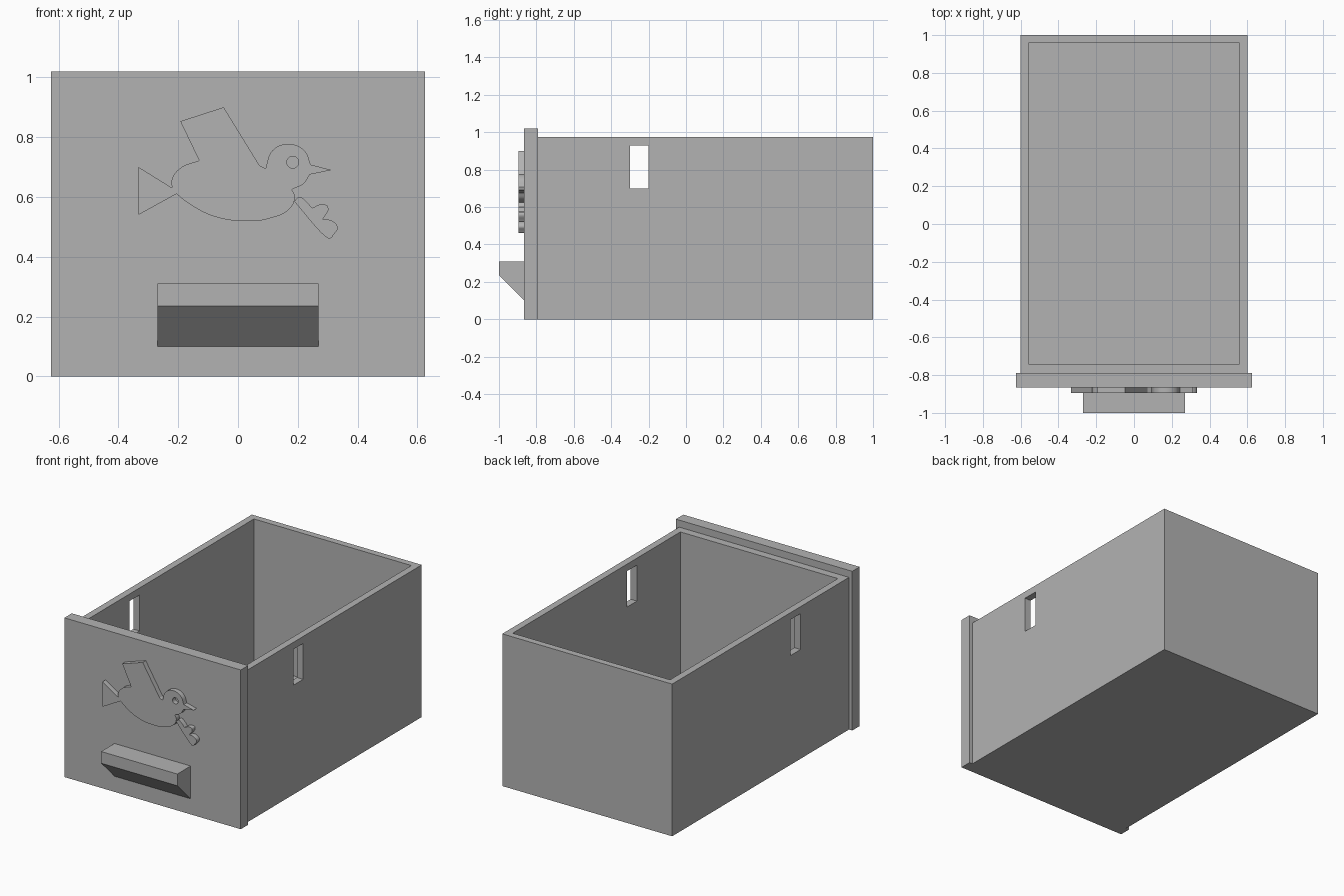
import bpy

cube = bpy.data.objects.get("Cube")
if cube:
    bpy.data.objects.remove(cube, do_unlink=True)

GREY = (0.45, 0.45, 0.45, 1)
grey = bpy.data.materials.new("plain grey")
grey.use_nodes = True
grey.diffuse_color = GREY
grey.node_tree.nodes["Principled BSDF"].inputs["Base Color"].default_value = GREY


def prism(name, profile, half_width):
    """Extrude a y-z profile along x, centred on x = 0."""
    n = len(profile)
    verts = [(x, y, z) for x in (-half_width, half_width) for y, z in profile]
    faces = [tuple(reversed(range(n))), tuple(range(n, 2 * n))]
    faces += [(i, (i + 1) % n, (i + 1) % n + n, i + n) for i in range(n)]
    mesh = bpy.data.meshes.new(name)
    mesh.from_pydata(verts, [], faces)
    mesh.materials.append(grey)
    obj = bpy.data.objects.new(name, mesh)
    bpy.context.collection.objects.link(obj)
    return obj


def block(name, half_width, y0, y1, z0, z1):
    return prism(name, [(y0, z0), (y1, z0), (y1, z1), (y0, z1)], half_width)


def activate(obj):
    bpy.ops.object.select_all(action="DESELECT")
    obj.select_set(True)
    bpy.context.view_layer.objects.active = obj


def relief(name, outlines):
    """Raised plate on the front panel; 'c' marks a sharp corner, 's' a smooth point."""
    curve = bpy.data.curves.new(name, "CURVE")
    curve.dimensions = "2D"
    curve.fill_mode = "BOTH"
    curve.extrude = 0.016
    curve.resolution_u = 8
    for outline in outlines:
        spline = curve.splines.new("BEZIER")
        spline.bezier_points.add(len(outline) - 1)
        spline.use_cyclic_u = True
        for point, (x, z, kind) in zip(spline.bezier_points, outline):
            point.co = (x, z, 0)
            handle = "VECTOR" if kind == "c" else "AUTO"
            point.handle_left_type = point.handle_right_type = handle
    curve.materials.append(grey)
    obj = bpy.data.objects.new(name, curve)
    bpy.context.collection.objects.link(obj)
    obj.rotation_euler.x = 1.5707963
    obj.location.y = -0.88
    activate(obj)
    bpy.ops.object.convert(target="MESH")
    bpy.ops.object.shade_smooth_by_angle(angle=0.5)


# Open drawer box with a slot through both side walls
box = block("drawer_box", 0.602, -0.79, 1, 0, 0.975)
cavity = block("cavity_cutter", 0.558, -0.74, 0.958, 0.045, 1.2)
slots = block("slot_cutter", 0.8, -0.3, -0.2, 0.70, 0.93)
for cutter in (cavity, slots):
    cutter.hide_render = True
    mod = box.modifiers.new(cutter.name, "BOOLEAN")
    mod.object = cutter
    mod.operation = "DIFFERENCE"
    mod.solver = "EXACT"
    activate(box)
    bpy.ops.object.modifier_apply(modifier=mod.name)
    bpy.data.objects.remove(cutter, do_unlink=True)

# Front panel and wedge pull
block("front_panel", 0.625, -0.865, -0.79, 0, 1.02)
prism("pull_handle", [(-0.865, 0.10), (-0.865, 0.31), (-1, 0.31), (-1, 0.235)][::-1], 0.27)

# Bird relief with a hole for the eye
bird = [
    (-0.333, 0.70, "c"), (-0.22, 0.63, "c"), (-0.222, 0.655, "s"), (-0.195, 0.695, "s"),
    (-0.13, 0.722, "c"), (-0.193, 0.853, "c"), (-0.048, 0.90, "c"), (0.072, 0.705, "c"),
    (0.092, 0.695, "c"), (0.115, 0.755, "s"), (0.168, 0.777, "s"), (0.222, 0.755, "s"),
    (0.243, 0.708, "c"), (0.313, 0.69, "c"), (0.24, 0.675, "c"), (0.22, 0.645, "s"),
    (0.18, 0.625, "c"), (0.19, 0.60, "s"), (0.172, 0.56, "s"), (0.105, 0.528, "s"),
    (0.03, 0.519, "s"), (-0.08, 0.535, "s"), (-0.16, 0.575, "s"), (-0.206, 0.61, "c"),
    (-0.333, 0.54, "c"),
]
ex, ez, r = 0.183, 0.716, 0.02
eye = [(ex + r, ez, "s"), (ex, ez + r, "s"), (ex - r, ez, "s"), (ex, ez - r, "s")]
relief("bird", [bird, eye])

# Leafy sprig below the beak
sprig = [
    (0.188, 0.585, "c"), (0.206, 0.60, "s"), (0.223, 0.59, "s"), (0.248, 0.563, "c"),
    (0.28, 0.575, "s"), (0.301, 0.567, "s"), (0.283, 0.524, "c"), (0.313, 0.521, "s"),
    (0.333, 0.497, "s"), (0.321, 0.475, "c"), (0.307, 0.461, "s"), (0.291, 0.469, "s"),
]
relief("sprig", [sprig])
